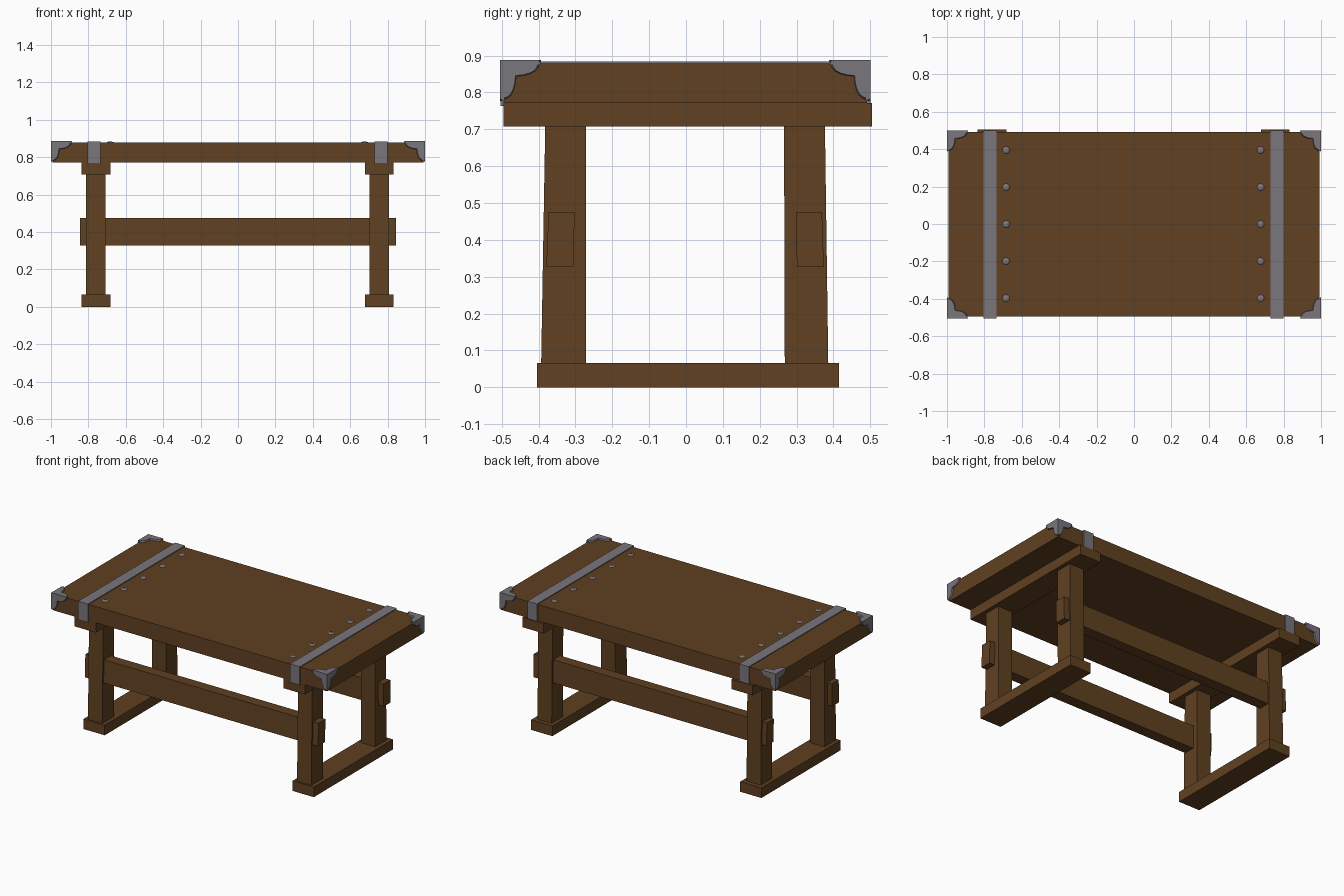
import bpy, bmesh, math
from mathutils import Vector

if "Cube" in bpy.data.objects:
    bpy.data.objects.remove(bpy.data.objects["Cube"])


def material(name, rgb):
    m = bpy.data.materials.new(name)
    m.diffuse_color = (*rgb, 1)
    m.use_nodes = True
    m.node_tree.nodes["Principled BSDF"].inputs["Base Color"].default_value = m.diffuse_color
    return m


WOOD = material("brown wood", (0.115, 0.052, 0.015))
IRON = material("grey iron", (0.195, 0.18, 0.205))


def finish(name, bm, mat, smooth=False):
    bmesh.ops.recalc_face_normals(bm, faces=bm.faces)
    me = bpy.data.meshes.new(name)
    bm.to_mesh(me)
    bm.free()
    me.materials.append(mat)
    ob = bpy.data.objects.new(name, me)
    bpy.context.collection.objects.link(ob)
    if smooth:
        bpy.ops.object.select_all(action='DESELECT')
        ob.select_set(True)
        bpy.context.view_layer.objects.active = ob
        bpy.ops.object.shade_smooth_by_angle(angle=math.radians(40))
    return ob


def loft(bm, a, b):
    """Closed solid between two matching outlines."""
    va, vb = [bm.verts.new(p) for p in a], [bm.verts.new(p) for p in b]
    bm.faces.new(va)
    bm.faces.new(vb)
    n = len(va)
    for i in range(n):
        j = (i + 1) % n
        bm.faces.new((va[i], va[j], vb[j], vb[i]))


def beam(name, x, z, y_low, y_high=None, mat=WOOD):
    """Box whose y range may differ between bottom and top."""
    y_high = y_high or y_low

    def rect(y, h):
        return [(x[0], y[0], h), (x[1], y[0], h), (x[1], y[1], h), (x[0], y[1], h)]
    bm = bmesh.new()
    loft(bm, rect(y_low, z[0]), rect(y_high, z[1]))
    return finish(name, bm, mat)


# table top
beam("table_top", (-0.992, 0.992), (0.771, 0.878), (-0.495, 0.491))

# trestles: foot, cross beam and two slightly tapered legs each
for side, cx in (("left", -0.76), ("right", 0.755)):
    bx, lx = (cx - 0.077, cx + 0.077), (cx - 0.052, cx + 0.051)
    beam(side + "_foot", bx, (0, 0.066), (-0.404, 0.415))
    beam(side + "_cross_beam", bx, (0.707, 0.771), (-0.495, 0.505))
    beam(side + "_front_leg", lx, (0.066, 0.707), (-0.393, -0.272), (-0.382, -0.271))
    beam(side + "_back_leg", lx, (0.066, 0.707), (0.268, 0.386), (0.266, 0.377))

# long stretchers through the legs
beam("front_stretcher", (-0.845, 0.845), (0.327, 0.476), (-0.379, -0.306), (-0.373, -0.302))
beam("back_stretcher", (-0.845, 0.845), (0.327, 0.476), (0.301, 0.374), (0.298, 0.369))

# iron straps folded over the front and back edges
for side, cx in (("left", -0.77), ("right", 0.765)):
    prof = [(-0.504, 0.763), (-0.504, 0.884), (0.5, 0.884), (0.5, 0.763),
            (0.490, 0.763), (0.490, 0.876), (-0.494, 0.876), (-0.494, 0.763)]
    bm = bmesh.new()
    loft(bm, [(cx - 0.035, y, z) for y, z in prof], [(cx + 0.035, y, z) for y, z in prof])
    finish(side + "_strap", bm, IRON)

# rivet rows: low domes
for side, cx in (("left", -0.684), ("right", 0.677)):
    bm = bmesh.new()
    for i in range(5):
        r = bmesh.ops.create_uvsphere(bm, u_segments=12, v_segments=6, radius=0.019)
        for v in r["verts"]:
            v.co = Vector((cx + v.co.x, -0.396 + 0.198 * i - 0.001, 0.878 + v.co.z * 0.3)) + Vector((0, v.co.y, 0))
    finish(side + "_rivets", bm, IRON, True)

# corner irons: a two-lobed plate on each of three faces, with sloping rim
LOBE = [(0, 0), (0.112, 0), (0.107, 0.02), (0.098, 0.031), (0.085, 0.038), (0.066, 0.043), (0.045, 0.045),
        (0.043, 0.066), (0.038, 0.085), (0.031, 0.098), (0.02, 0.107), (0, 0.112)]
DEPTH = 0.013
for xs, xn in ((-1, "left"), (1, "right")):
    for ys, yn in ((-1, "front"), (1, "back")):
        corner = Vector((xs, -0.505 if ys < 0 else 0.5, 0.888))
        inward = Vector((-xs, -ys, -1))
        bm = bmesh.new()
        for axis in range(3):
            def place(u, v, d):
                p = [0, 0, 0]
                p[axis], p[(axis + 1) % 3], p[(axis + 2) % 3] = d, u, v
                return corner + Vector([a * b for a, b in zip(p, inward)])
            loft(bm, [place(u * 0.94, v * 0.94, 0) for u, v in LOBE],
                 [place(u, v, DEPTH) for u, v in LOBE])
        finish(yn + "_" + xn + "_corner_iron", bm, IRON)
